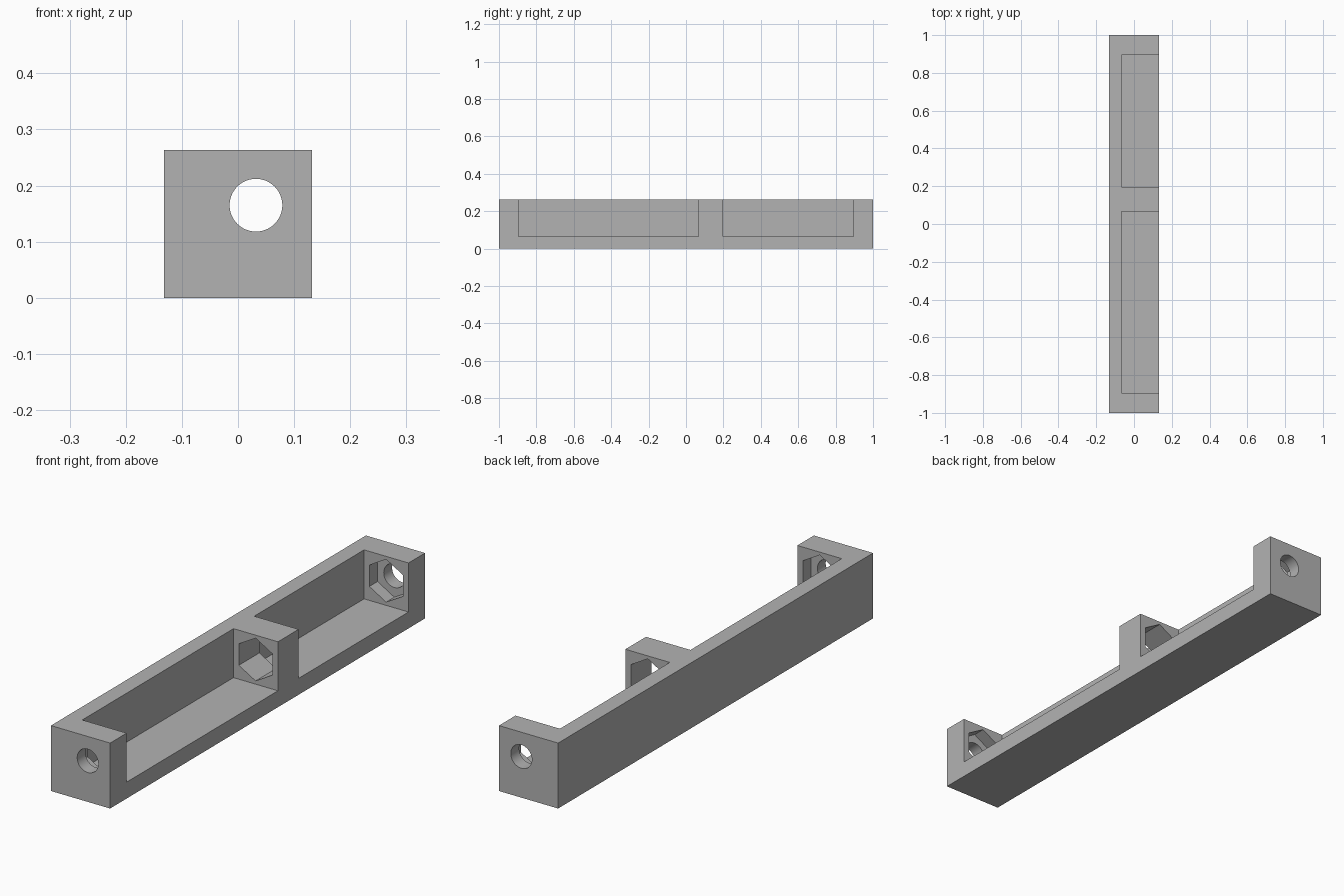
import bpy
import math

if "Cube" in bpy.data.objects:
    bpy.data.objects.remove(bpy.data.objects["Cube"])

W, L, T = 0.263, 2.0, 0.066          # section size, length, wall thickness
HX, HZ = 0.032, 0.165                # bore axis
HALF = W / 2

grey = bpy.data.materials.new("grey")
grey.diffuse_color = (0.45, 0.45, 0.45, 1)
grey.use_nodes = True
grey.node_tree.nodes["Principled BSDF"].inputs["Base Color"].default_value = grey.diffuse_color


def box(name, x0, x1, y0, y1, z0, z1):
    bpy.ops.mesh.primitive_cube_add(
        size=1, location=((x0 + x1) / 2, (y0 + y1) / 2, (z0 + z1) / 2))
    ob = bpy.context.object
    ob.name = name
    ob.scale = (x1 - x0, y1 - y0, z1 - z0)
    bpy.ops.object.transform_apply(location=True, rotation=True, scale=True)
    return ob


def bore(name, sides, radius, y0, y1, turn=0.0):
    """Prism along y, centred on the bore axis."""
    bpy.ops.mesh.primitive_cylinder_add(vertices=sides, radius=radius, depth=y1 - y0)
    ob = bpy.context.object
    ob.name = name
    ob.rotation_euler = (math.pi / 2, 0, 0)
    ob.location = (HX, (y0 + y1) / 2, HZ)
    bpy.ops.object.transform_apply(location=True, rotation=True, scale=True)
    return ob


body = box("rail_body", -HALF, HALF, -L / 2, L / 2, 0, W)
body.data.materials.append(grey)

HEX = 0.086                           # nut pocket corner radius, corners up and down
cutters = [
    # open troughs on the right and top
    box("front_trough", -T, 0.3, -0.895, 0.066, T, 0.4),
    box("back_trough", -T, 0.3, 0.197, 0.895, T, 0.4),
    # hexagonal passage through the middle wall, nut pockets in the end walls
    bore("middle_hex", 6, HEX, 0.0, 0.26),
    bore("front_nut_pocket", 6, HEX, -0.947, -0.85),
    bore("back_nut_pocket", 6, HEX, 0.85, 0.947),
    # round holes through the end walls
    bore("front_hole", 64, 0.047, -1.1, -0.8),
    bore("back_hole", 64, 0.047, 0.8, 1.1),
]

for c in cutters:
    bpy.ops.object.select_all(action='DESELECT')
    body.select_set(True)
    bpy.context.view_layer.objects.active = body
    mod = body.modifiers.new("cut", 'BOOLEAN')
    mod.operation = 'DIFFERENCE'
    mod.solver = 'EXACT'
    mod.object = c
    bpy.ops.object.modifier_apply(modifier=mod.name)
    bpy.data.objects.remove(c, do_unlink=True)

bpy.ops.object.shade_smooth_by_angle(angle=math.radians(30))
